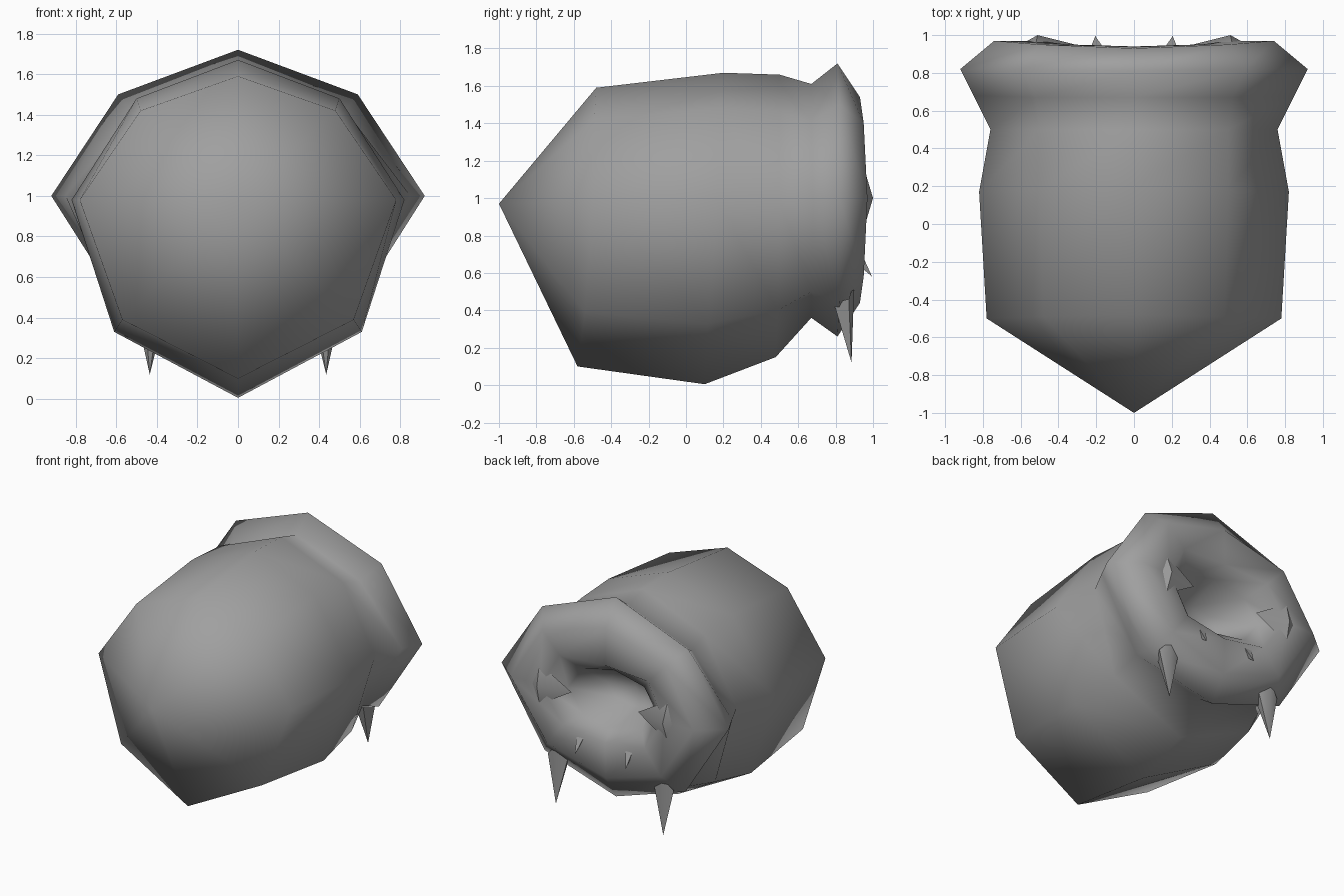
import bpy, bmesh, math
from mathutils import Vector

if "Cube" in bpy.data.objects:
    bpy.data.objects.remove(bpy.data.objects["Cube"], do_unlink=True)

GREY = (0.35, 0.35, 0.35, 1.0)
grey = bpy.data.materials.new("plain grey")
grey.use_nodes = True
grey.diffuse_color = GREY
grey.node_tree.nodes["Principled BSDF"].inputs["Base Color"].default_value = GREY


def make_object(name, bm, angle=180):
    bmesh.ops.recalc_face_normals(bm, faces=bm.faces)
    mesh = bpy.data.meshes.new(name)
    bm.to_mesh(mesh)
    bm.free()
    mesh.materials.append(grey)
    ob = bpy.data.objects.new(name, mesh)
    bpy.context.collection.objects.link(ob)
    bpy.ops.object.select_all(action="DESELECT")
    ob.select_set(True)
    bpy.context.view_layer.objects.active = ob
    bpy.ops.object.shade_smooth_by_angle(angle=math.radians(angle))
    return ob


# Half outline of each eight-sided ring: top, upper, side, lower, bottom
RINGS = [
    [(0, -.48, 1.59), (.48, -.49, 1.42), (.78, -.50, .98), (.57, -.54, .39), (0, -.58, .10)],
    [(0, .20, 1.67), (.50, .18, 1.48), (.82, .17, .98), (.61, .12, .33), (0, .10, .005)],
    [(0, .50, 1.66), (.50, .50, 1.46), (.76, .50, .99), (.58, .49, .40), (0, .48, .15)],
    [(0, .67, 1.61), (.52, .67, 1.41), (.85, .68, 1.0), (.54, .67, .50), (0, .67, .36)],
    [(0, .81, 1.72), (.59, .82, 1.50), (.92, .82, 1.0), (.57, .82, .45), (0, .81, .26)],
    [(0, .93, 1.54), (.50, .95, 1.40), (.74, .97, 1.0), (.46, .95, .58), (0, .93, .44)],
    # mouth edge, inner lip and throat
    [(0, .94, 1.27), (.36, .95, 1.25), (.50, .97, 1.0), (.33, .95, .75), (0, .94, .70)],
    [(0, .84, 1.20), (.25, .84, 1.14), (.36, .85, .98), (.24, .85, .82), (0, .85, .78)],
    [(0, .62, 1.10), (.14, .62, 1.06), (.20, .62, .97), (.14, .62, .88), (0, .62, .85)],
]

# Body: pointed front, barrel, flared collar and mouth in one skin
bm = bmesh.new()
loops = []
for half in RINGS:
    full = half + [(-x, y, z) for x, y, z in reversed(half[1:-1])]
    loops.append([bm.verts.new(p) for p in full])
for a, b in zip(loops, loops[1:]):
    for i in range(8):
        j = (i + 1) % 8
        bm.faces.new((a[i], a[j], b[j], b[i]))
for tip, loop in (((0, -1, .97), loops[0]), ((0, .58, .97), loops[-1])):
    apex = bm.verts.new(tip)
    for i in range(8):
        bm.faces.new((loop[i], loop[(i + 1) % 8], apex))
make_object("body", bm)


def spike(name, base, tip):
    """Pyramid from a closed base outline to a tip."""
    bm = bmesh.new()
    ring = [bm.verts.new(p) for p in base]
    apex = bm.verts.new(tip)
    bm.faces.new(ring)
    for i in range(len(ring)):
        bm.faces.new((ring[i], ring[(i + 1) % len(ring)], apex))
    return make_object(name, bm, 40)


for s, side in ((1, "left"), (-1, "right")):
    # Large hanging fang
    spike(side + "_fang",
          [(s * .43, .90, .55), (s * .51, .87, .46), (s * .46, .79, .44),
           (s * .39, .79, .44), (s * .35, .87, .46)], (s * .435, .885, .12))
    # Small lower tooth
    spike(side + "_small_tooth",
          [(s * .17, .945, .69), (s * .225, .945, .69), (s * .20, .90, .66)],
          (s * .205, .995, .58))
    # Pointed corner of the mouth
    spike(side + "_mouth_corner",
          [(s * .52, .955, 1.15), (s * .27, .94, 1.0), (s * .52, .955, .85),
           (s * .60, .95, 1.0)], (s * .51, 1.0, 1.0))
